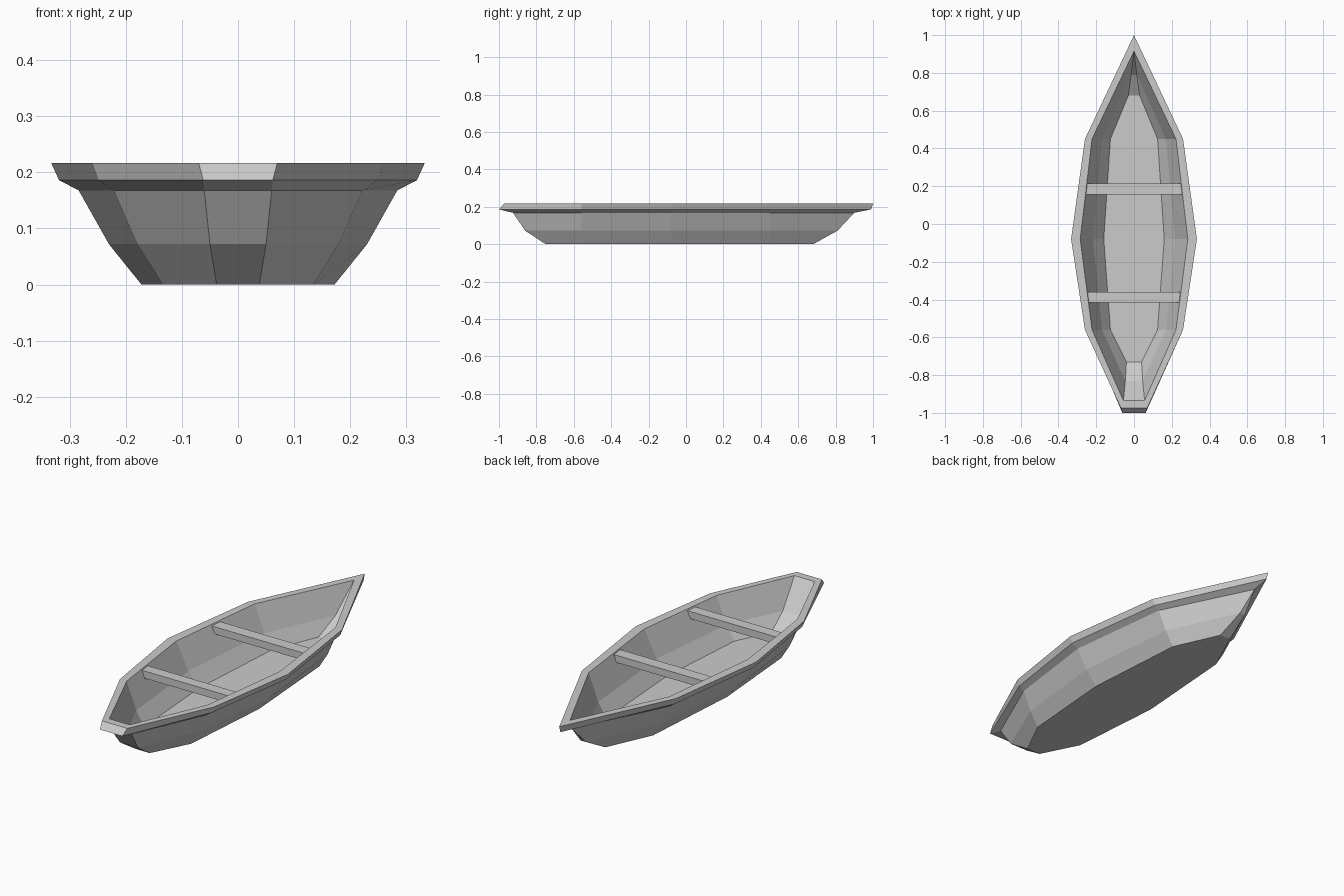
import bpy
import bmesh

cube = bpy.data.objects.get("Cube")
if cube:
    bpy.data.objects.remove(cube, do_unlink=True)

grey = bpy.data.materials.new("pale_grey")
grey.use_nodes = True
grey.diffuse_color = (0.6, 0.6, 0.6, 1)
grey.node_tree.nodes["Principled BSDF"].inputs["Base Color"].default_value = (0.6, 0.6, 0.6, 1)

MID_Y, AFT_Y, FORE_Y = -0.08, -0.56, 0.45
SHOULDER = 0.78  # hull width at the shoulders relative to the middle


def finish(name, bm):
    """Clean a bmesh and link it as a flat shaded object."""
    bmesh.ops.remove_doubles(bm, verts=bm.verts, dist=0.0005)
    bmesh.ops.recalc_face_normals(bm, faces=bm.faces)
    mesh = bpy.data.meshes.new(name)
    bm.to_mesh(mesh)
    bm.free()
    mesh.materials.append(grey)
    obj = bpy.data.objects.new(name, mesh)
    bpy.context.collection.objects.link(obj)
    return obj


def loft(name, rings):
    """Join equal closed rings of points with quads and cap both ends."""
    bm = bmesh.new()
    loops = [[bm.verts.new(p) for p in ring] for ring in rings]
    n = len(loops[0])
    for low, high in zip(loops, loops[1:]):
        for i in range(n):
            j = (i + 1) % n
            bm.faces.new((low[i], low[j], high[j], high[i]))
    bm.faces.new(loops[0])
    bm.faces.new(loops[-1])
    return finish(name, bm)


def boat_ring(z, stern_x, stern_y, mid_x, bow_x, bow_y):
    """Mirrored horizontal outline, from the transom round to the bow."""
    half = [(stern_x, stern_y), (mid_x * SHOULDER, AFT_Y), (mid_x, MID_Y),
            (mid_x * SHOULDER, FORE_Y), (bow_x, bow_y)]
    return ([(x, y, z) for x, y in half]
            + [(-x, y, z) for x, y in reversed(half)])


# Hull: up the outside, over the flared rim, down the inside to the floor
hull = [
    (0.0, 0.038, -0.75, 0.172, 0.03, 0.68),
    (0.072, 0.05, -0.86, 0.23, 0.015, 0.81),
    (0.168, 0.06, -0.925, 0.284, 0.0, 0.90),
    (0.186, 0.062, -1.0, 0.319, 0.0, 0.99),
    (0.217, 0.07, -0.973, 0.333, 0.0, 1.0),
    (0.217, 0.056, -0.935, 0.285, 0.0, 0.915),
    (0.085, 0.046, -0.83, 0.217, 0.015, 0.79),
    (0.015, 0.04, -0.73, 0.16, 0.03, 0.68),
]
loft("hull", [boat_ring(*r) for r in hull])


def inner_width(y, z):
    """Half width of the inner wall at a point above the knuckle."""
    end = FORE_Y if y > MID_Y else AFT_Y
    t = (y - MID_Y) / (end - MID_Y)
    mid = 0.285 - (0.217 - z) * 0.515
    return mid * (1 - t * (1 - SHOULDER)) + 0.002


# Seats: planks with ends cut to the slope of the hull
for name, y0, y1 in (("rear_seat", -0.415, -0.36), ("front_seat", 0.155, 0.215)):
    rings = []
    for z in (0.175, 0.211):
        a, b = inner_width(y0, z), inner_width(y1, z)
        rings.append([(-a, y0, z), (a, y0, z), (b, y1, z), (-b, y1, z)])
    loft(name, rings)
